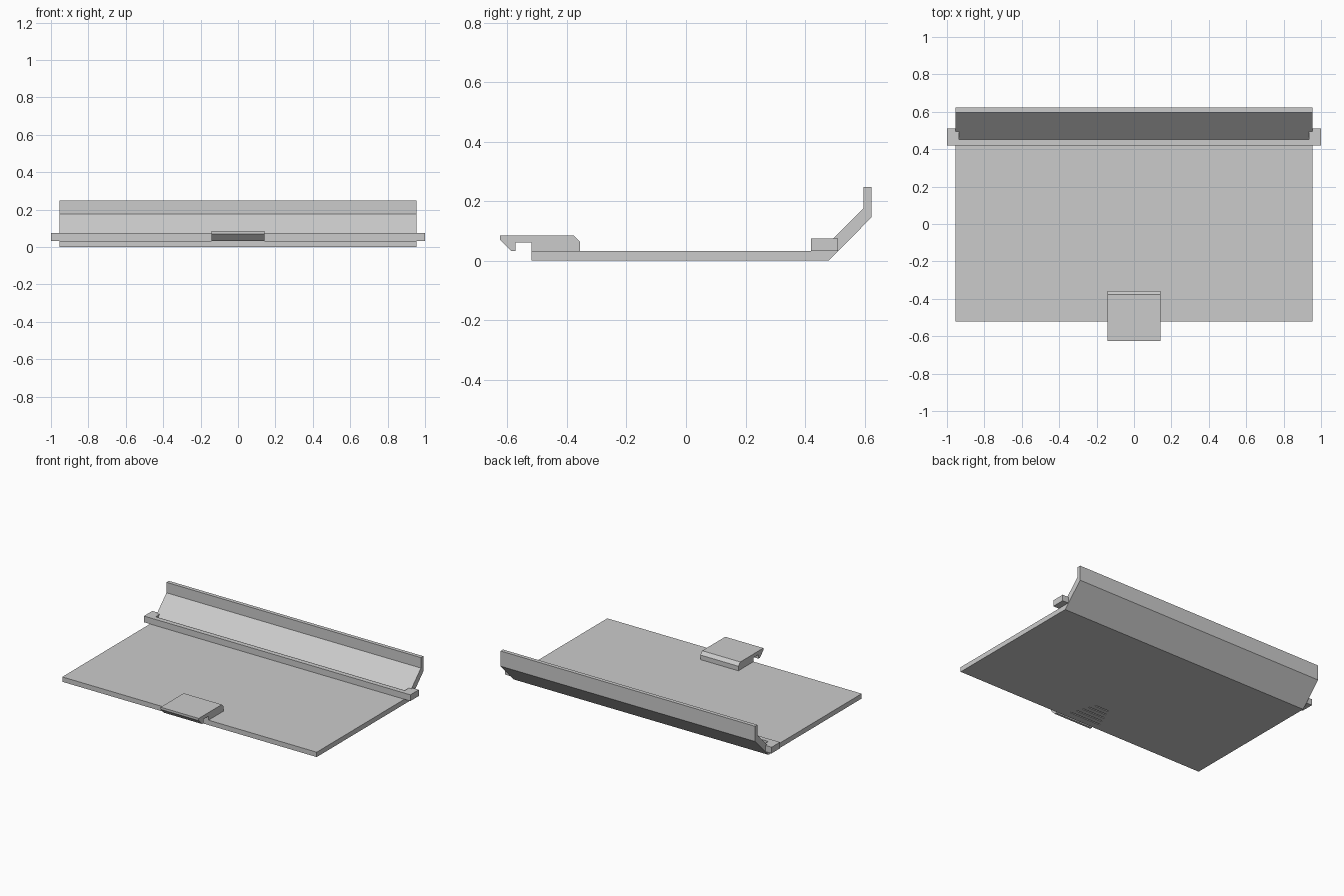
import bpy
import bmesh

cube = bpy.data.objects.get("Cube")
if cube:
    bpy.data.objects.remove(cube, do_unlink=True)

grey = bpy.data.materials.new("light_grey_plastic")
grey.use_nodes = True
COLOUR = (0.6, 0.6, 0.6, 1)
grey.diffuse_color = COLOUR
grey.node_tree.nodes["Principled BSDF"].inputs["Base Color"].default_value = COLOUR


def extrude(name, outline, depth, place):
    """Extrude a 2D outline from -depth to depth; place maps (a, b, d) to xyz."""
    bm = bmesh.new()
    lo, hi = ([bm.verts.new(place(a, b, d)) for a, b in outline] for d in (-depth, depth))
    bm.faces.new(lo)
    bm.faces.new(hi)
    n = len(outline)
    for i in range(n):
        j = (i + 1) % n
        bm.faces.new((lo[i], lo[j], hi[j], hi[i]))
    bmesh.ops.recalc_face_normals(bm, faces=bm.faces)
    mesh = bpy.data.meshes.new(name)
    bm.to_mesh(mesh)
    bm.free()
    mesh.materials.append(grey)
    obj = bpy.data.objects.new(name, mesh)
    bpy.context.collection.objects.link(obj)
    return obj


def along_x(a, b, d):
    return (d, a, b)


T = 0.033  # panel thickness

# Flat panel bent up into a sloped and then upright rear lip
panel = extrude("panel", [(-0.52, 0), (0.48, 0), (0.623, 0.145), (0.623, 0.248),
                          (0.597, 0.248), (0.597, 0.177), (0.453, T), (-0.52, T)],
                0.955, along_x)

# Hinge bar: a front strip whose two ends wrap back past the panel sides
hinge = [(-1, 0.42), (1, 0.42), (1, 0.51), (0.935, 0.51),
         (0.935, 0.453), (-0.935, 0.453), (-0.935, 0.51), (-1, 0.51)]
extrude("hinge_bar", hinge, 0.021, lambda a, b, d: (a, b, T + 0.021 + d))

# Hooked front latch
extrude("latch", [(-0.625, 0.085), (-0.378, 0.085), (-0.357, 0.064), (-0.357, T),
                  (-0.52, T), (-0.52, 0.06), (-0.573, 0.06), (-0.573, T),
                  (-0.588, T), (-0.625, 0.07)], 0.143, along_x)

# Shallow grip grooves under the panel, shortening towards the back
for i in range(5):
    y = -0.468 + i * 0.04
    half = 0.118 - i * 0.016
    groove = [(y - 0.004, -0.01), (y + 0.004, -0.01), (y + 0.004, 0.006), (y - 0.004, 0.006)]
    cutter = extrude("grip_groove_cutter", groove, half, along_x)
    cutter.hide_render = True
    cutter.hide_set(True)
    cut = panel.modifiers.new("grip_groove", 'BOOLEAN')
    cut.operation = 'DIFFERENCE'
    cut.solver = 'EXACT'
    cut.object = cutter
